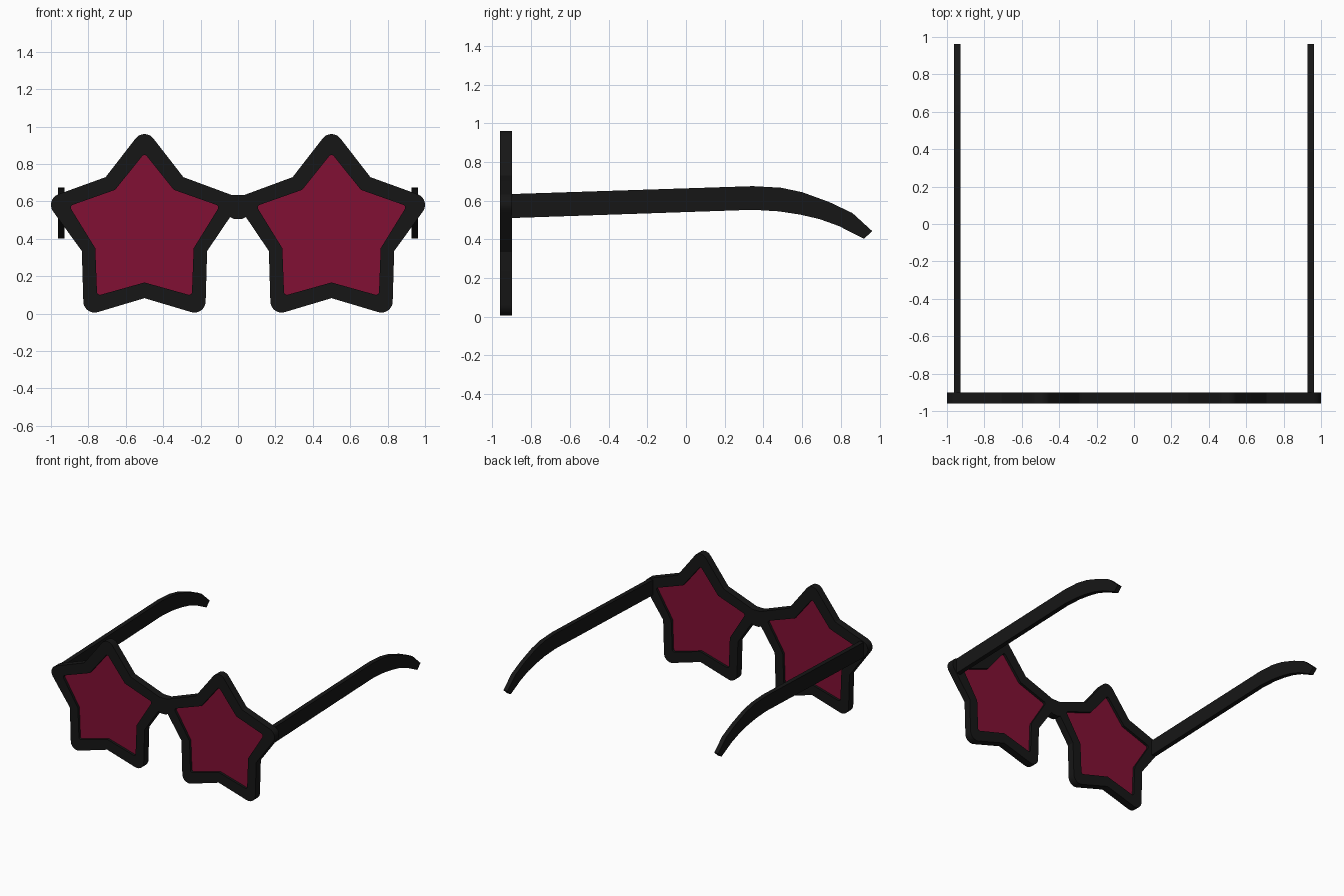
import bpy, bmesh, math

if "Cube" in bpy.data.objects:
    bpy.data.objects.remove(bpy.data.objects["Cube"])


def material(name, rgb):
    m = bpy.data.materials.new(name)
    m.diffuse_color = (*rgb, 1)
    m.use_nodes = True
    m.node_tree.nodes["Principled BSDF"].inputs["Base Color"].default_value = m.diffuse_color
    return m


black = material("black_plastic", (0.008, 0.008, 0.008))
red = material("tinted_red", (0.22, 0.005, 0.033))


def tip_arc(prev, centre, nxt, r, steps=10):
    """Rounded star tip, tangent to the edges from both neighbouring notches."""
    def angle(p, sign):
        dx, dz = p[0] - centre[0], p[1] - centre[1]
        return math.atan2(dz, dx) + sign * math.acos(r / math.hypot(dx, dz))
    a, b = angle(prev, -1), angle(nxt, 1)
    while b > a:
        b -= math.tau
    while a - b > math.tau:
        b += math.tau
    return [(centre[0] + r * math.cos(a + (b - a) * i / steps),
             centre[1] + r * math.sin(a + (b - a) * i / steps)) for i in range(steps + 1)]


def star(tips, notches, r):
    """Clockwise list of [tip arc + following notch], starting at the top tip."""
    return [tip_arc(notches[i - 1], tips[i], notches[i], r) + [notches[i]] for i in range(5)]


def full(top, side, low):
    """Five symmetric points from the right-hand half."""
    return [top, side, low, (-low[0], low[1]), (-side[0], side[1])]


def notch_ring(upper, lower, bottom):
    return [upper, lower, (0, bottom), (-lower[0], lower[1]), (-upper[0], upper[1])]


def plate(name, loops, thickness, location, mat, turn=0):
    """Upright flat plate from closed outlines; inner outlines become holes."""
    cu = bpy.data.curves.new(name, 'CURVE')
    cu.dimensions = '2D'
    cu.fill_mode = 'BOTH'
    cu.extrude = thickness / 2
    for pts in loops:
        sp = cu.splines.new('POLY')
        sp.points.add(len(pts) - 1)
        for p, (u, v) in zip(sp.points, pts):
            p.co = (u, v, 0, 1)
        sp.use_cyclic_u = True
    ob = bpy.data.objects.new(name, cu)
    bpy.context.collection.objects.link(ob)
    ob.location = location
    ob.rotation_euler = (math.pi / 2, 0, turn)
    bpy.ops.object.select_all(action='DESELECT')
    ob.select_set(True)
    bpy.context.view_layer.objects.active = ob
    bpy.ops.object.convert(target='MESH')
    ob = bpy.context.object
    bm = bmesh.new()
    bm.from_mesh(ob.data)
    bmesh.ops.remove_doubles(bm, verts=bm.verts, dist=0.0005)
    bmesh.ops.recalc_face_normals(bm, faces=bm.faces)
    bm.to_mesh(ob.data)
    bm.free()
    ob.data.materials.clear()
    ob.data.materials.append(mat)
    bpy.ops.object.shade_smooth_by_angle(angle=math.radians(30))
    return ob


# Star outlines, centred on x = 0
outer = star(full((0, 0.90), (0.44, 0.582), (0.267, 0.066)),
             notch_ring((0.208, 0.73), (0.335, 0.335), 0.083), 0.06)
inner = sum(star(full((0, 0.832), (0.378, 0.567), (0.238, 0.117)),
                 notch_ring((0.157, 0.662), (0.263, 0.35), 0.167), 0.016), [])

# Front frame: right half runs bridge top, star, bridge bottom; left half mirrors it
right = [(-0.208, 0.73)] + sum(outer[:4], [])
right = [(x + 0.5, z) for x, z in right]
right = [(0.035, 0.635)] + right + [(0.042, 0.517), (0.022, 0.507)]
outline = right + [(-x, z) for x, z in reversed(right)]
holes = [[(x + s * 0.5, z) for x, z in inner] for s in (-1, 1)]
plate("front_frame", [outline] + holes, 0.06, (0, -0.93, 0), black)

# Temple arm side profile (y, z), straight then curving down behind the ear
arm = [(-0.91, 0.634), (0.345, 0.675), (0.49, 0.667), (0.60, 0.644), (0.74, 0.593),
       (0.86, 0.536), (0.962, 0.443), (0.92, 0.403), (0.79, 0.469), (0.69, 0.505),
       (0.59, 0.528), (0.48, 0.545), (0.345, 0.553), (-0.91, 0.51)]

# Lenses and temple arms on both sides
for side, s in (("left", -1), ("right", 1)):
    plate(side + "_lens", [inner], 0.02, (s * 0.5, -0.93, 0), red)
    plate(side + "_temple_arm", [arm], 0.036, (s * 0.945, 0, 0), black, math.pi / 2)
